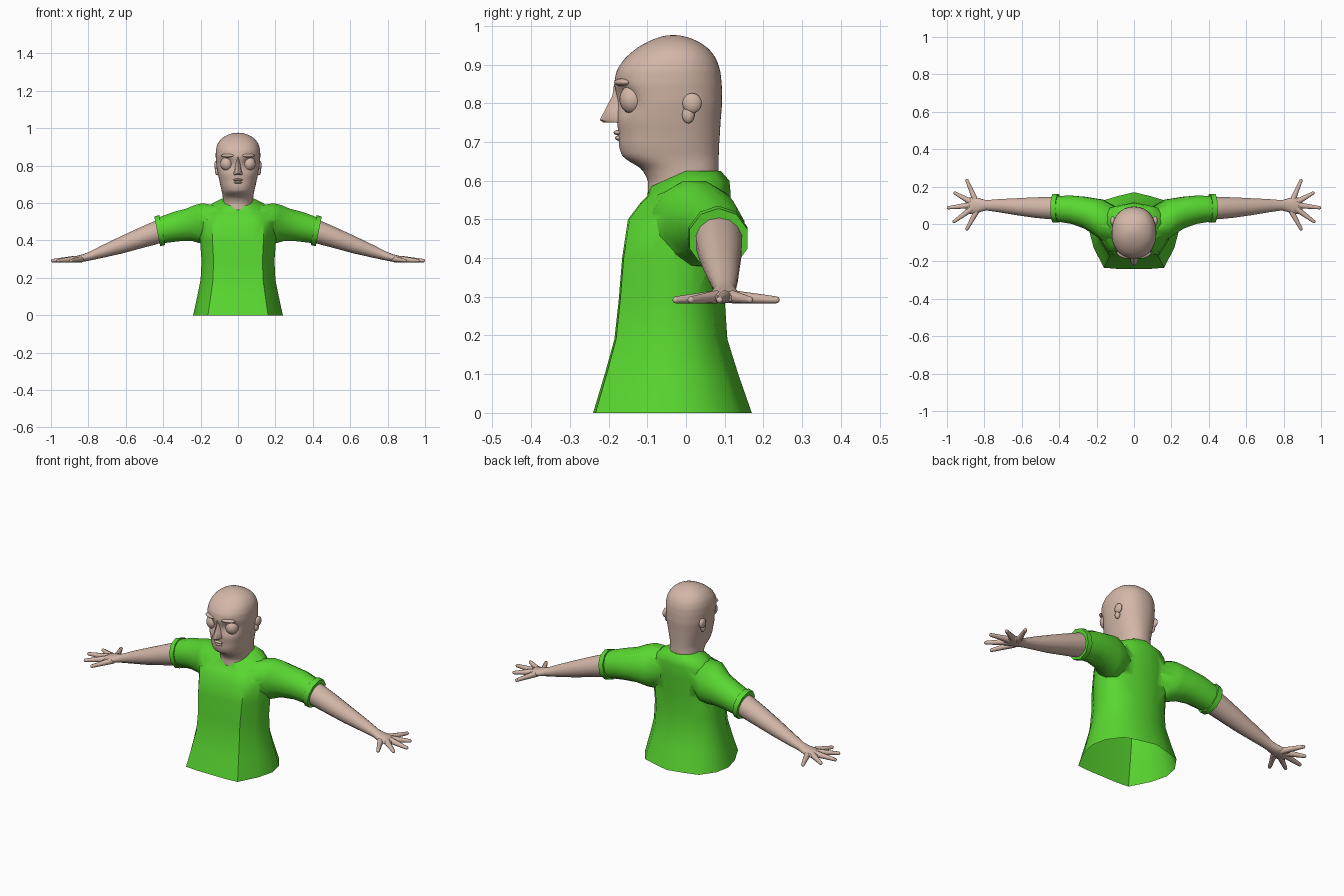
import bpy, bmesh, math
from mathutils import Vector, Matrix

if "Cube" in bpy.data.objects:
    bpy.data.objects.remove(bpy.data.objects["Cube"])


def material(name, rgb):
    m = bpy.data.materials.new(name)
    m.diffuse_color = (*rgb, 1)
    m.use_nodes = True
    m.node_tree.nodes["Principled BSDF"].inputs["Base Color"].default_value = m.diffuse_color
    return m


SKIN = material("skin", (0.65, 0.47, 0.39))
GREEN = material("shirt green", (0.10, 0.68, 0.03))


def finish(bm, name, mat, angle=50, mirror=False, subsurf=0):
    bmesh.ops.recalc_face_normals(bm, faces=bm.faces)
    me = bpy.data.meshes.new(name)
    bm.to_mesh(me)
    bm.free()
    me.materials.append(mat)
    ob = bpy.data.objects.new(name, me)
    bpy.context.collection.objects.link(ob)
    if mirror:
        ob.modifiers.new("mirror", 'MIRROR').use_mirror_merge = False
    if subsurf:
        s = ob.modifiers.new("smooth", 'SUBSURF')
        s.levels = s.render_levels = subsurf
    bpy.ops.object.select_all(action='DESELECT')
    ob.select_set(True)
    bpy.context.view_layer.objects.active = ob
    bpy.ops.object.shade_smooth_by_angle(angle=math.radians(angle))
    return ob


def loft(bm, rings):
    vs = [[bm.verts.new(p) for p in r] for r in rings]
    n = len(vs[0])
    for a, b in zip(vs, vs[1:]):
        for i in range(n):
            j = (i + 1) % n
            bm.faces.new((a[i], a[j], b[j], b[i]))
    bm.faces.new(vs[0])
    bm.faces.new(vs[-1])


def limb_rings(secs, n, tilt, sx=1):
    # elliptical sections along x: x, y, z, y radius, z radius
    rings = []
    for x, y, z, ry, rz in secs:
        r = []
        for i in range(n):
            a = 2 * math.pi * (i + 0.5) / n
            dz = rz * math.sin(a)
            r.append((sx * (x + tilt * dz), y + ry * math.cos(a), z + dz))
        rings.append(r)
    return rings


def ball(bm, c, r, u=16, v=10):
    m = Matrix.Translation(c) @ Matrix.Diagonal((*r, 1))
    bmesh.ops.create_uvsphere(bm, u_segments=u, v_segments=v, radius=1, matrix=m)


# ---- shirt body: polygon rings from hem to collar
half = [(0, -1), (.36, -1), (.67, -.97), (.9, -.45), (1, 0), (.93, .4), (.7, .78), (.36, .9), (0, 1)]
outline = half + [(-u, v) for u, v in half[-2:0:-1]]
body = [(0, .24, -.24, .17), (.10, .218, -.21, .135), (.19, .20, -.185, .107),
        (.29, .195, -.174, .10), (.40, .203, -.165, .10), (.50, .205, -.15, .112),
        (.57, .17, -.118, .115), (.60, .135, -.10, .112), (.625, .085, -.092, .09)]
rings = []
for z, hx, yf, yb in body:
    t = max(0, min(1, (z - .5) / .1)) * .04
    r = []
    for u, v in outline:
        y = (yf + yb) / 2 + v * (yb - yf) / 2
        r.append((u * hx, y, z - t * max(0, min(1, -y / .09))))
    rings.append(r)
bm = bmesh.new()
loft(bm, rings)
shirt = finish(bm, "shirt", GREEN)

# ---- sleeves, fused to the body
sleeve = [(.10, -.005, .50, .10, .09), (.17, .022, .488, .112, .115), (.21, .04, .485, .10, .108),
          (.26, .06, .483, .088, .09), (.33, .076, .474, .078, .081), (.42, .083, .452, .07, .07)]
helpers = []
for sx in (1, -1):
    bm = bmesh.new()
    loft(bm, limb_rings(sleeve, 12, .2, sx))
    s = finish(bm, "sleeve_helper", GREEN)
    s.hide_render = True
    helpers.append(s)
    b = shirt.modifiers.new("join", 'BOOLEAN')
    b.operation, b.solver, b.object = 'UNION', 'EXACT', s
    shirt.modifiers.move(len(shirt.modifiers) - 1, len(helpers) - 1)
dg = bpy.context.evaluated_depsgraph_get()
fused = bpy.data.meshes.new_from_object(shirt.evaluated_get(dg))
shirt.modifiers.clear()
bm = bmesh.new()
bm.from_mesh(fused)
# open hem
hem = [f for f in bm.faces if all(v.co.z < .001 for v in f.verts)]
bmesh.ops.delete(bm, geom=hem, context='FACES_ONLY')
bm.to_mesh(shirt.data)
bm.free()
bpy.ops.object.select_all(action='DESELECT')
shirt.select_set(True)
bpy.context.view_layer.objects.active = shirt
bpy.ops.object.shade_smooth_by_angle(angle=math.radians(50))
for s in helpers:
    bpy.data.objects.remove(s)

# ---- rolled sleeve cuffs
bm = bmesh.new()
cuff = [(.405, .083, .455, .068, .069), (.405, .083, .455, .08, .08),
        (.432, .084, .449, .079, .079), (.432, .084, .449, .066, .066)]
loft(bm, limb_rings(cuff, 10, .2))
finish(bm, "sleeve_cuff", GREEN, 40, mirror=True)

# ---- arms and palms
arm = [(.38, .085, .462, .062, .062), (.45, .085, .438, .061, .06), (.53, .088, .41, .056, .053),
       (.62, .092, .377, .047, .045), (.72, .098, .342, .036, .033), (.79, .10, .317, .028, .023),
       (.82, .10, .308, .036, .02), (.85, .10, .302, .046, .018), (.88, .098, .298, .045, .015),
       (.90, .098, .296, .028, .009)]
bm = bmesh.new()
loft(bm, limb_rings(arm, 14, .15))
finish(bm, "arm", SKIN, 60, mirror=True)

# ---- fingers
bm = bmesh.new()
for base, tip in (((.845, .12), (.893, .233)), ((.875, .12), (.957, .165)), ((.88, .1), (.992, .087)),
                  ((.87, .08), (.962, .013)), ((.835, .08), (.893, -.026))):
    a, b = Vector((*base, .30)), Vector((*tip, .292))
    d = b - a
    rot = d.to_track_quat('Z', 'Y').to_matrix().to_4x4()
    bmesh.ops.create_cone(bm, cap_ends=True, segments=10, radius1=.017, radius2=.009,
                          depth=d.length, matrix=Matrix.Translation((a + b) / 2) @ rot)
    ball(bm, b, (.009, .009, .009), 10, 6)
finish(bm, "fingers", SKIN, 60, mirror=True)

# ---- head and neck: height, half width, front y, back y
prof = [(.55, .086, -.10, .085), (.60, .08, -.098, .085), (.632, .082, -.115, .085),
        (.648, .084, -.145, .085), (.662, .087, -.166, .085), (.69, .094, -.174, .086),
        (.72, .10, -.175, .088), (.755, .108, -.179, .09), (.80, .116, -.18, .094),
        (.85, .12, -.187, .093), (.885, .119, -.18, .089), (.915, .111, -.16, .079),
        (.943, .092, -.128, .058), (.962, .065, -.095, .03), (.974, .03, -.06, -.005),
        (.976, .01, -.04, -.025)]
dense = []
for a, b in zip(prof, prof[1:]):
    k = max(1, round((b[0] - a[0]) / .014))
    dense += [[p + (q - p) * i / k for p, q in zip(a, b)] for i in range(k)]
dense.append(prof[-1])
rings = []
for z, hx, yf, yb in dense:
    r = []
    for i in range(36):
        a = 2 * math.pi * i / 36
        c, s = math.cos(a), math.sin(a)
        x = hx * math.copysign(abs(c) ** .9, c)
        y = (yf + yb) / 2 + (yb - yf) / 2 * math.copysign(abs(s) ** .9, s)
        if s < 0:  # eye sockets
            y += .03 * math.exp(-((abs(x) - .06) ** 2 + (z - .81) ** 2) / .03 ** 2)
        r.append((x, y, z))
    rings.append(r)
bm = bmesh.new()
loft(bm, rings)
finish(bm, "head", SKIN, 80, subsurf=1)

# ---- eyes, brows and ears
bm = bmesh.new()
ball(bm, (.06, -.138, .81), (.034, .034, .038), 20, 12)
finish(bm, "eye", SKIN, 60, mirror=True)
bm = bmesh.new()
ball(bm, (0, 0, 0), (.038, .017, .01))
bmesh.ops.rotate(bm, verts=bm.verts, matrix=Matrix.Rotation(.35, 3, 'Z'))
bmesh.ops.translate(bm, verts=bm.verts, vec=(.055, -.165, .854))
finish(bm, "brow", SKIN, 60, mirror=True)
bm = bmesh.new()
ball(bm, (.114, .016, .80), (.013, .025, .026))
ball(bm, (.111, .006, .77), (.012, .016, .022))
finish(bm, "ear", SKIN, 60, mirror=True)

# ---- nose wedge
bm = bmesh.new()
loft(bm, [[(-w, -.155, z), (-w * .6, y + .012, z), (0, y, z), (w * .6, y + .012, z), (w, -.155, z)]
          for z, w, y in ((.85, .016, -.186), (.82, .016, -.19), (.785, .02, -.208),
                          (.757, .028, -.223), (.75, .026, -.213))])
finish(bm, "nose", SKIN, 45)

# ---- lips
bm = bmesh.new()
ball(bm, (0, -.173, .724), (.026, .014, .007))
ball(bm, (0, -.171, .71), (.022, .013, .007))
finish(bm, "lips", SKIN, 60)
